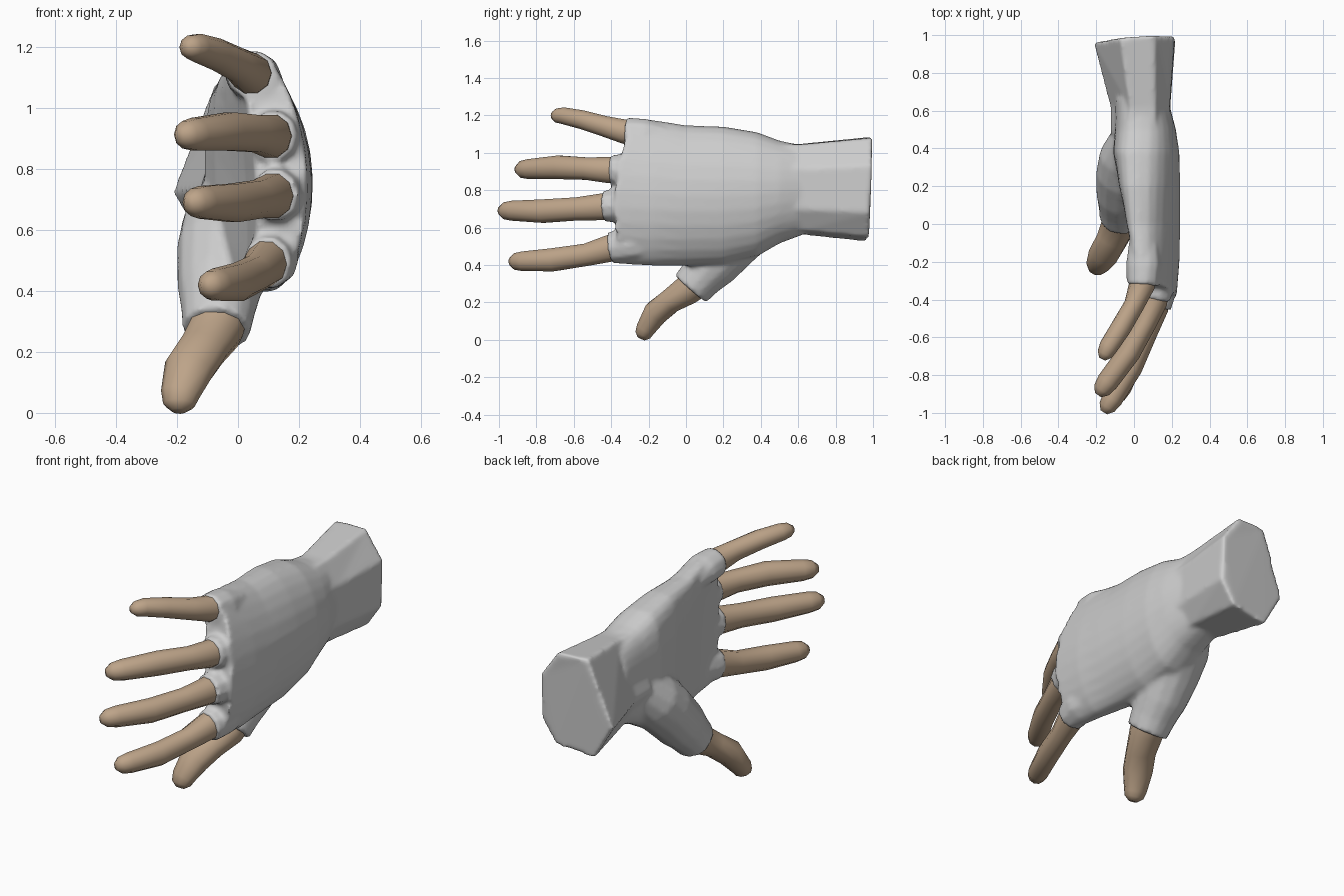
import bpy, bmesh, math
from mathutils import Vector

cube = bpy.data.objects.get("Cube")
if cube:
    bpy.data.objects.remove(cube, do_unlink=True)


def material(name, rgb):
    m = bpy.data.materials.new(name)
    m.use_nodes = True
    m.diffuse_color = (*rgb, 1)
    b = m.node_tree.nodes["Principled BSDF"]
    b.inputs["Base Color"].default_value = (*rgb, 1)
    b.inputs["Roughness"].default_value = 0.8
    return m


GREY = material("glove grey", (0.61, 0.61, 0.61))
SKIN = material("skin tan", (0.51, 0.37, 0.25))


def add_rings(bm, rings):
    """Skin a row of equal rings and cap both ends."""
    rows = [[bm.verts.new(p) for p in r] for r in rings]
    n = len(rows[0])
    for a, b in zip(rows, rows[1:]):
        for i in range(n):
            bm.faces.new((a[i], a[(i + 1) % n], b[(i + 1) % n], b[i]))
    bm.faces.new(rows[0])
    bm.faces.new(rows[-1])


def tube_rings(path, sides=10):
    """Rings along a path of (x, y, z, x radius, cross radius)."""
    pts = [Vector(p[:3]) for p in path]
    rings = []
    for i, p in enumerate(path):
        d = (pts[min(i + 1, len(pts) - 1)] - pts[max(i - 1, 0)]).normalized()
        u = (Vector((1, 0, 0)) - d * d.x).normalized()
        v = d.cross(u)
        rings.append([pts[i] + u * p[3] * math.cos(a) + v * p[4] * math.sin(a)
                      for a in (2 * math.pi * k / sides for k in range(sides))])
    return rings


def round_tip(path):
    """Replace the last ring by two that close the finger softly."""
    a, b = path[-2], path[-1]
    near = [p + (q - p) * 0.62 for p, q in zip(a[:3], b)]
    return path[:-1] + [(*near, a[3] * 0.82, a[4] * 0.84),
                        (*b, a[3] * 0.36, a[4] * 0.4)]


def make(name, ring_sets, mat, angle):
    bm = bmesh.new()
    for rings in ring_sets:
        add_rings(bm, rings)
    bmesh.ops.recalc_face_normals(bm, faces=bm.faces)
    me = bpy.data.meshes.new(name)
    bm.to_mesh(me)
    bm.free()
    me.materials.append(mat)
    ob = bpy.data.objects.new(name, me)
    bpy.context.collection.objects.link(ob)
    bpy.ops.object.select_all(action='DESELECT')
    ob.select_set(True)
    bpy.context.view_layer.objects.active = ob
    bpy.ops.object.shade_smooth_by_angle(angle=math.radians(angle))
    return ob


# Angular wrist outline (x, z), flaring from the narrow neck to the slanted end
WRIST = [(-0.215, 0.72), (-0.075, 1.085), (0.11, 1.08), (0.215, 0.93),
         (0.22, 0.68), (0.13, 0.55), (-0.10, 0.525)]


def wrist_ring(y, sx, sz, slant):
    return [(0.01 + 0.03 * (1 - sx) / 0.28 + sx * (x - 0.01),
             y + slant * (min(x, 0.1) - 0.1 + 0.5 * (z - 1.08)),
             0.805 + sz * (z - 0.805)) for x, z in WRIST]


wrist = [wrist_ring(1.0, 1.0, 1.0, 0.08), wrist_ring(0.62, 0.73, 0.87, 0),
         wrist_ring(0.48, 0.73, 0.87, 0)]

# Arched cross-sections: y bottom, y middle, y top, z bottom, z top,
# x bottom, x top, bow towards the back of the hand, half thickness
SECTIONS = [
    (0.66, 0.66, 0.66, 0.575, 1.03, 0.03, 0.03, 0.01, 0.14),
    (0.50, 0.50, 0.50, 0.515, 1.065, 0.03, 0.03, 0.03, 0.162),
    (0.38, 0.38, 0.38, 0.445, 1.11, 0.03, 0.02, 0.04, 0.175),
    (0.20, 0.20, 0.20, 0.40, 1.14, 0.04, 0.02, 0.055, 0.16),
    (0.00, 0.00, 0.00, 0.395, 1.147, 0.06, 0.025, 0.07, 0.132),
    (-0.17, -0.18, -0.15, 0.395, 1.172, 0.09, 0.035, 0.07, 0.108),
    (-0.35, -0.38, -0.29, 0.405, 1.188, 0.10, 0.05, 0.065, 0.085),
]


def hand_ring(s, sides=28):
    yb, ym, yt, zb, zt, xb, xt, bow, h = s
    ring = []
    for k in range(sides):
        a = 2 * math.pi * k / sides
        t = (1 - math.cos(a)) / 2
        arch = 4 * t * (1 - t)
        y = yb + (yt - yb) * t + (ym - (yb + yt) / 2) * arch
        w = math.copysign(abs(math.sin(a)) ** 0.7, math.sin(a))
        ring.append((xb + (xt - xb) * t + bow * arch + h * w, y, zb + (zt - zb) * t))
    return ring


# Thumb mound and its short sleeve
thumb_mound = [(0.03, 0.62, 0.82, 0.09, 0.10), (0.01, 0.47, 0.72, 0.125, 0.13),
               (-0.025, 0.35, 0.61, 0.16, 0.15), (-0.042, 0.26, 0.53, 0.16, 0.15),
               (-0.06, 0.15, 0.41, 0.14, 0.14), (-0.065, 0.08, 0.335, 0.122, 0.12),
               (-0.07, 0.025, 0.272, 0.112, 0.112)]

# Short sleeves round the finger bases
SLEEVES = [
    [(0.05, -0.10, 1.09, 0.08, 0.06), (0.05, -0.22, 1.104, 0.094, 0.08),
     (0.045, -0.325, 1.11, 0.084, 0.08)],
    [(0.13, -0.20, 0.91, 0.06, 0.08), (0.125, -0.32, 0.907, 0.086, 0.09),
     (0.112, -0.403, 0.907, 0.082, 0.083)],
    [(0.145, -0.22, 0.725, 0.06, 0.08), (0.135, -0.35, 0.718, 0.088, 0.092),
     (0.117, -0.44, 0.713, 0.083, 0.086)],
    [(0.125, -0.16, 0.53, 0.06, 0.09), (0.115, -0.30, 0.508, 0.086, 0.096),
     (0.095, -0.405, 0.49, 0.082, 0.088)],
]

# Glove: wrist, palm, thumb mound and sleeves fused into one skin
glove = make("glove", [wrist, [hand_ring(s) for s in SECTIONS], tube_rings(thumb_mound, 14)]
             + [tube_rings(s) for s in SLEEVES], GREY, 50)
rm = glove.modifiers.new("fuse", 'REMESH')
rm.mode = 'VOXEL'
rm.voxel_size = 0.013
rm.use_smooth_shade = True
sm = glove.modifiers.new("soften", 'SMOOTH')
sm.factor = 0.5
sm.iterations = 5

# Finger joints from knuckle to tip, with radii; the last point is the tip
FINGERS = {
    "little_finger": [
        (0.045, -0.25, 1.106, 0.072, 0.07), (0.042, -0.325, 1.112, 0.069, 0.068),
        (0.0, -0.43, 1.14, 0.054, 0.058), (-0.07, -0.55, 1.175, 0.055, 0.053),
        (-0.135, -0.65, 1.197, 0.05, 0.047), (-0.168, -0.715, 1.2)],
    "ring_finger": [
        (0.115, -0.33, 0.905, 0.07, 0.076), (0.107, -0.41, 0.907, 0.07, 0.073),
        (0.06, -0.53, 0.915, 0.057, 0.063), (-0.025, -0.68, 0.922, 0.06, 0.066),
        (-0.14, -0.835, 0.913, 0.058, 0.056), (-0.19, -0.905, 0.91)],
    "middle_finger": [
        (0.125, -0.36, 0.716, 0.07, 0.078), (0.112, -0.445, 0.711, 0.07, 0.075),
        (0.065, -0.58, 0.70, 0.057, 0.065), (-0.015, -0.76, 0.688, 0.06, 0.066),
        (-0.115, -0.925, 0.69, 0.056, 0.056), (-0.16, -0.997, 0.69)],
    "index_finger": [
        (0.105, -0.32, 0.51, 0.07, 0.078), (0.09, -0.41, 0.488, 0.07, 0.075),
        (0.055, -0.53, 0.455, 0.057, 0.063), (0.0, -0.71, 0.428, 0.059, 0.065),
        (-0.07, -0.87, 0.42, 0.055, 0.055), (-0.105, -0.94, 0.418)],
    "thumb": [
        (-0.065, 0.07, 0.325, 0.098, 0.098), (-0.075, 0.01, 0.268, 0.094, 0.084),
        (-0.115, -0.08, 0.21, 0.085, 0.068), (-0.16, -0.16, 0.145, 0.084, 0.07),
        (-0.19, -0.215, 0.06, 0.064, 0.054), (-0.195, -0.24, 0.006)],
}
for name, path in FINGERS.items():
    make(name, [tube_rings(round_tip(path))], SKIN, 70)
